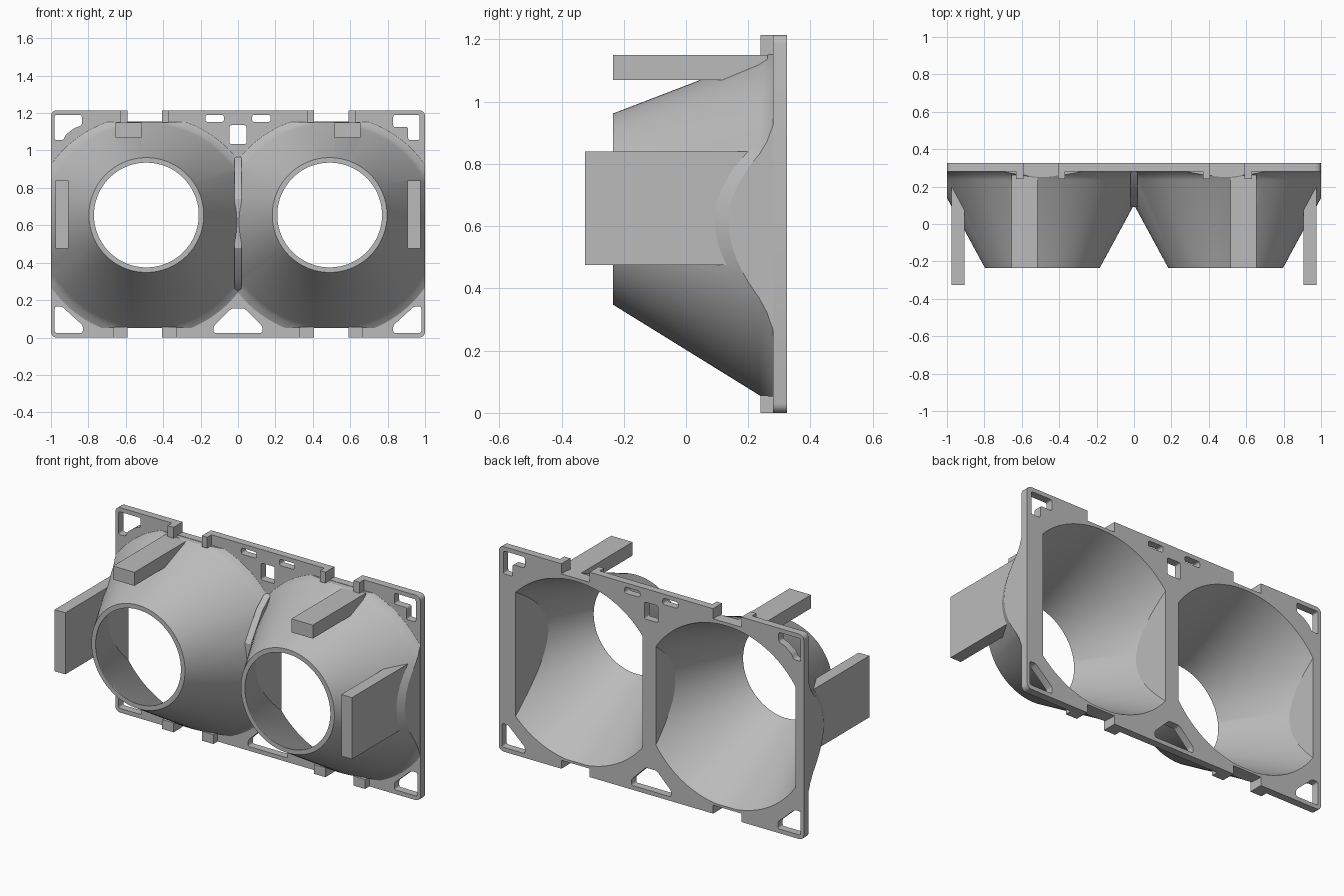
import bpy, bmesh, math
from mathutils import Vector

if "Cube" in bpy.data.objects:
    bpy.data.objects.remove(bpy.data.objects["Cube"], do_unlink=True)

grey = bpy.data.materials.new("plain grey")
grey.use_nodes = True
colour = (0.5, 0.5, 0.5, 1)
grey.diffuse_color = colour
grey.node_tree.nodes["Principled BSDF"].inputs["Base Color"].default_value = colour


def finish(name, bm):
    bmesh.ops.recalc_face_normals(bm, faces=bm.faces)
    mesh = bpy.data.meshes.new(name)
    bm.to_mesh(mesh)
    bm.free()
    mesh.materials.append(grey)
    obj = bpy.data.objects.new(name, mesh)
    bpy.context.collection.objects.link(obj)
    return obj


def prism(name, points, lo, hi, radius=0, axis="y"):
    """Extrude an outline along y (x, z points) or along x (y, z points)."""
    bm = bmesh.new()
    rings = []
    for d in (lo, hi):
        rings.append([bm.verts.new((a, d, b) if axis == "y" else (d, a, b)) for a, b in points])
    bm.faces.new(rings[0])
    bm.faces.new(rings[1])
    sides = []
    n = len(points)
    for i in range(n):
        j = (i + 1) % n
        bm.faces.new((rings[0][i], rings[0][j], rings[1][j], rings[1][i]))
        sides.append(bm.edges.get((rings[0][i], rings[1][i])))
    if radius:
        bmesh.ops.recalc_face_normals(bm, faces=bm.faces)
        bmesh.ops.bevel(bm, geom=sides, offset=radius, segments=4, profile=0.5, affect="EDGES")
    return finish(name, bm)


def box(name, x, y, z, radius=0):
    return prism(name, [(x[0], z[0]), (x[1], z[0]), (x[1], z[1]), (x[0], z[1])], y[0], y[1], radius)


def loft(name, cx, sections, x, z, n=96):
    """Loft ellipses (y, centre z, x radius, z radius) and trim flat at the x and z limits."""
    bm = bmesh.new()
    rings = []
    for y, cz, rx, rz in sections:
        ring = []
        for i in range(n):
            a = 2 * math.pi * (i + 0.5) / n
            ring.append(bm.verts.new((cx + rx * math.cos(a), y, cz + rz * math.sin(a))))
        rings.append(ring)
    for p, q in zip(rings, rings[1:]):
        for i in range(n):
            j = (i + 1) % n
            bm.faces.new((p[i], p[j], q[j], q[i]))
    bm.faces.new(rings[0])
    bm.faces.new(rings[-1])
    for axis, limits in ((0, x), (2, z)):
        for limit, sign in zip(limits, (-1, 1)):
            co, no = Vector(), Vector()
            co[axis], no[axis] = limit, sign
            bmesh.ops.bisect_plane(bm, geom=bm.verts[:] + bm.edges[:] + bm.faces[:],
                                   plane_co=co, plane_no=no, clear_outer=True)
            bmesh.ops.holes_fill(bm, edges=[e for e in bm.edges if e.is_boundary], sides=0)
    return finish(name, bm)


def combine(target, tool, operation):
    bpy.context.view_layer.objects.active = target
    mod = target.modifiers.new("cut", "BOOLEAN")
    mod.operation, mod.solver, mod.object = operation, "EXACT", tool
    bpy.ops.object.modifier_apply(modifier=mod.name)
    bpy.data.objects.remove(tool, do_unlink=True)


def mirrored(points, s):
    return [(s * a, b) for a, b in points]


# Back plate with rounded corners
body = box("twin_funnel_housing", (-1, 1), (0.28, 0.325), (0, 1.215), 0.03)
through = (0.2, 0.4)

# Plate holes and edge notches
top_left = [(-0.98, 1.19), (-0.835, 1.19), (-0.835, 1.135), (-0.875, 1.12),
            (-0.92, 1.085), (-0.935, 1.055), (-0.98, 1.055)]
top_right = [(0.83, 1.19), (0.97, 1.19), (0.97, 1.055), (0.91, 1.055), (0.91, 1.125), (0.83, 1.125)]
bottom = [(-0.98, 0.165), (-0.94, 0.165), (-0.83, 0.065), (-0.83, 0.025), (-0.98, 0.025)]
centre = [(-0.13, 0.025), (0.13, 0.025), (0.13, 0.06), (0.035, 0.155), (-0.035, 0.155), (-0.13, 0.06)]
for hole in (top_left, top_right, bottom, mirrored(bottom, -1), centre):
    combine(body, prism("hole", hole, *through, 0.01), "DIFFERENCE")
combine(body, box("hole", (-0.045, 0.045), through, (1.035, 1.135), 0.01), "DIFFERENCE")
for s in (-1, 1):
    combine(body, box("slot", sorted((s * 0.075, s * 0.175)), through, (1.153, 1.19), 0.012), "DIFFERENCE")
    for z in ((1.155, 1.3), (-0.1, 0.05)):
        combine(body, box("notch", sorted((s * 0.405, s * 0.59)), through, z), "DIFFERENCE")

# Outer funnels, flared where they meet the plate
for s in (-1, 1):
    outer = [(-0.235, 0.655, 0.307, 0.307), (0.235, 0.6, 0.562, 0.543),
             (0.26, 0.597, 0.583, 0.562), (0.282, 0.596, 0.615, 0.595), (0.3, 0.596, 0.615, 0.595)]
    funnel = loft("funnel", s * 0.49, outer, sorted((-s * 0.004, s * 0.999)), (0.052, 1.153))
    combine(body, funnel, "UNION")

# Web filling the valley between the funnels
web = [(0.092, 0.48), (0.092, 0.74), (0.2, 0.9), (0.3, 0.98), (0.3, 0.23), (0.2, 0.31)]
combine(body, prism("web", web, -0.02, 0.02, axis="x"), "UNION")

# Mounting bars and edge clips
for s in (-1, 1):
    combine(body, box("top_bar", sorted((s * 0.515, s * 0.655)), (-0.235, 0.262), (1.07, 1.15)), "UNION")
    combine(body, box("side_bar", sorted((s * 0.905, s * 0.975)), (-0.325, 0.2), (0.475, 0.84)), "UNION")
    for x in ((0.37, 0.405), (0.59, 0.63)):
        combine(body, box("top_clip", sorted((s * x[0], s * x[1])), (0.24, 0.3), (1.15, 1.215)), "UNION")
    for x in ((0.33, 0.405), (0.59, 0.665)):
        combine(body, box("bottom_clip", sorted((s * x[0], s * x[1])), (0.24, 0.3), (0, 0.056)), "UNION")

# Hollow out both funnels
inner = [(-0.3, 0.655, 0.28, 0.28), (-0.23, 0.655, 0.28, 0.28), (0.34, 0.597, 0.555, 0.545)]
for cx, x in ((0.49, (0.058, 0.89)), (-0.49, (-0.945, -0.03))):
    combine(body, loft("cavity", cx, inner, x, (0.064, 1.14)), "DIFFERENCE")

bpy.ops.object.select_all(action="DESELECT")
body.select_set(True)
bpy.context.view_layer.objects.active = body
bpy.ops.object.shade_smooth_by_angle(angle=math.radians(25))
